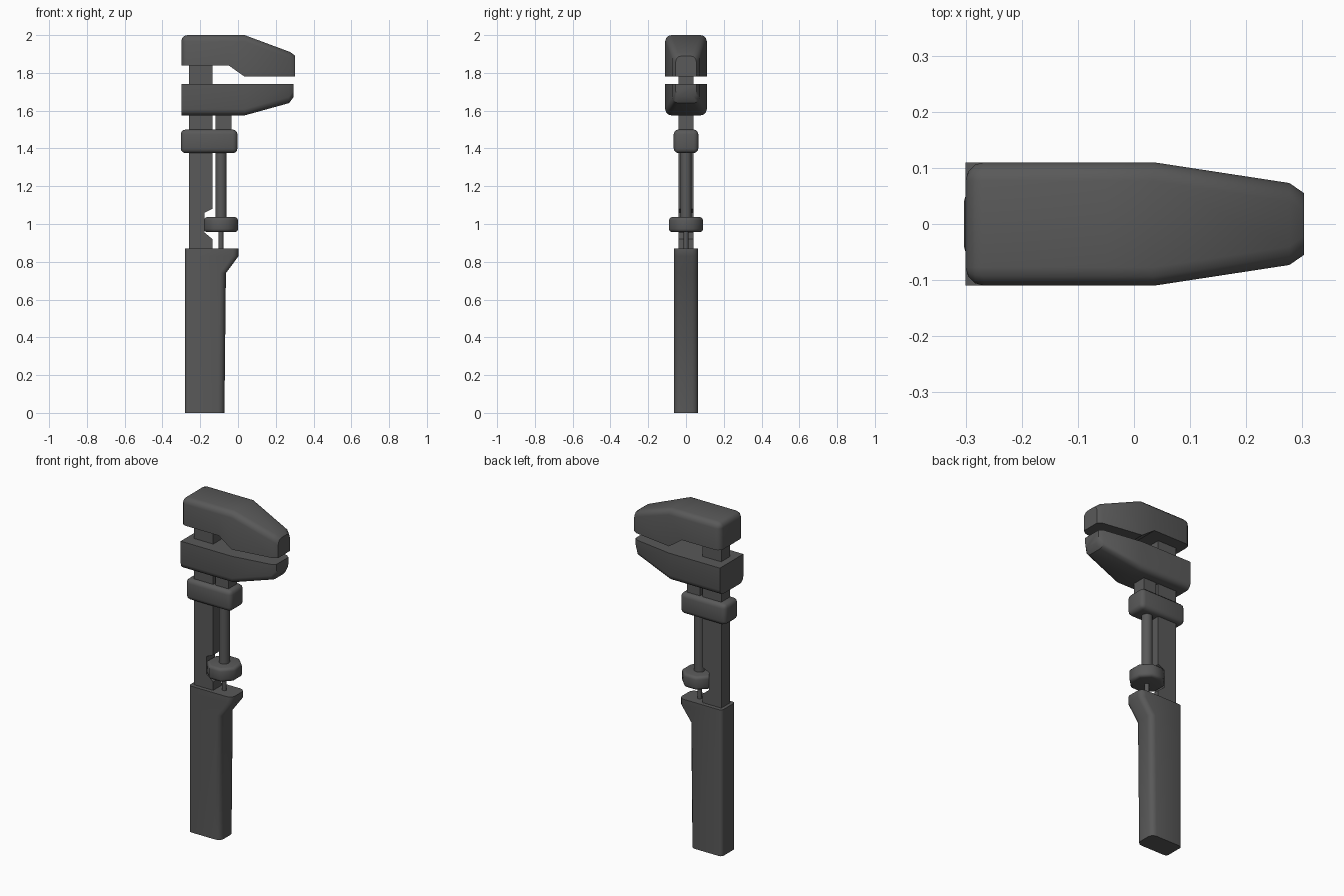
import bpy, bmesh, math
from mathutils import Matrix

if "Cube" in bpy.data.objects:
    bpy.data.objects.remove(bpy.data.objects["Cube"])

# Dark grey iron
IRON = bpy.data.materials.new("dark_iron")
IRON.diffuse_color = (0.1, 0.1, 0.1, 1)
IRON.use_nodes = True
IRON.node_tree.nodes["Principled BSDF"].inputs["Base Color"].default_value = IRON.diffuse_color


def finish(name, bm, width=0, test=lambda a, b: True, angle=35):
    """Bevel chosen edges, then make a smooth-by-angle object."""
    bmesh.ops.recalc_face_normals(bm, faces=bm.faces)
    if width:
        edges = [e for e in bm.edges if test(e.verts[0].co, e.verts[1].co)]
        bmesh.ops.bevel(bm, geom=edges, offset=width, segments=3,
                        profile=0.5, affect='EDGES', clamp_overlap=True)
    mesh = bpy.data.meshes.new(name)
    bm.to_mesh(mesh)
    bm.free()
    mesh.materials.append(IRON)
    ob = bpy.data.objects.new(name, mesh)
    bpy.context.collection.objects.link(ob)
    bpy.ops.object.select_all(action='DESELECT')
    ob.select_set(True)
    bpy.context.view_layer.objects.active = ob
    bpy.ops.object.shade_smooth_by_angle(angle=math.radians(angle))


def loft(sections):
    """Join matching closed sections and cap both ends."""
    bm = bmesh.new()
    rings = [[bm.verts.new(p) for p in s] for s in sections]
    n = len(rings[0])
    for a, b in zip(rings, rings[1:]):
        for i in range(n):
            j = (i + 1) % n
            bm.faces.new((a[i], a[j], b[j], b[i]))
    bm.faces.new(rings[0])
    bm.faces.new(rings[-1])
    return bm


def arc(u, v, r, start, steps=3):
    """Quarter circle of points about (u, v)."""
    angles = [math.radians(start + 90 * i / steps) for i in range(steps + 1)]
    return [(u + r * math.cos(a), v + r * math.sin(a)) for a in angles]


def jaw_section(x, flat, outer, w, r=0.033):
    """Section with a sharp flat side and two rounded corners on the outer side."""
    s = 1 if outer > flat else -1
    h = abs(outer - flat)
    pts = [(-w, 0), (w, 0)] + arc(w - r, h - r, r, 0) + arc(r - w, h - r, r, 90)
    return [(x, y, flat + s * z) for y, z in pts]


def handle_section(z, right, left=-0.28, w=0.064, rl=0.018, rr=0.032):
    pts = (arc(right - rr, w - rr, rr, 0) + arc(left + rl, w - rl, rl, 90)
           + arc(left + rl, rl - w, rl, 180) + arc(right - rr, rr - w, rr, 270))
    return [(x, y, z) for x, y in pts]


def prism(profile, half):
    """Side profile in x, z extruded across y."""
    return loft([[(x, y, z) for x, z in profile] for y in (-half, half)])


def box(x0, x1, half, z0, z1):
    return prism([(x0, z0), (x1, z0), (x1, z1), (x0, z1)], half)


def cylinder(x, radius, z0, z1, sides, turn=0):
    bm = bmesh.new()
    bmesh.ops.create_cone(bm, cap_ends=True, segments=sides, radius1=radius, radius2=radius,
                          depth=z1 - z0, matrix=Matrix.Translation((x, 0, (z0 + z1) / 2))
                          @ Matrix.Rotation(turn, 4, 'Z'))
    return bm


# Upper jaw: rounded over the top and round the back end
R = 0.033
back = []
for deg in (2, 30, 60, 90):
    s, c = math.sin(math.radians(deg)), math.cos(math.radians(deg))
    back.append(jaw_section(-0.30 + R * (1 - c), 1.84, 2.0 - R * (1 - s),
                            0.11 - R * (1 - s), R * s))
finish("upper_jaw", loft(back + [jaw_section(-0.05, 1.84, 2.0, 0.11),
                                 jaw_section(0.035, 1.78, 2.0, 0.11),
                                 jaw_section(0.277, 1.78, 1.91, 0.073),
                                 jaw_section(0.303, 1.78, 1.89, 0.055)]))

# Lower jaw: rounded along the underside, square at the back
finish("lower_jaw", loft([jaw_section(-0.30, 1.74, 1.575, 0.11),
                          jaw_section(0.035, 1.74, 1.575, 0.11),
                          jaw_section(0.27, 1.74, 1.64, 0.073),
                          jaw_section(0.293, 1.74, 1.67, 0.055)]))

# Flat main bar with a notch that clears the nut
finish("main_bar", prism([(-0.26, 0.85), (-0.135, 0.85), (-0.135, 0.92), (-0.178, 0.955),
                          (-0.178, 1.06), (-0.135, 1.08), (-0.135, 1.85), (-0.26, 1.85)], 0.04))

# Short post from the collar to the lower jaw
finish("jaw_post", box(-0.12, -0.035, 0.04, 1.45, 1.60))

# Collar around the bar
finish("collar", box(-0.303, -0.003, 0.065, 1.375, 1.50), 0.025)

# Adjusting screw, nut and thin spindle
finish("screw", cylinder(-0.09, 0.03, 1.02, 1.40, 16))
finish("adjusting_nut", cylinder(-0.09, 0.09 / math.cos(math.pi / 8), 0.957, 1.037, 8, math.pi / 8),
       0.017, lambda a, b: abs(a.z - b.z) < 0.01, 50)
finish("spindle", cylinder(-0.09, 0.0125, 0.85, 0.98, 12))

# Handle with a flared lip at the top
finish("handle", loft([handle_section(0, -0.072), handle_section(0.74, -0.064),
                       handle_section(0.83, 0.003), handle_section(0.87, 0.003)]), angle=50)
